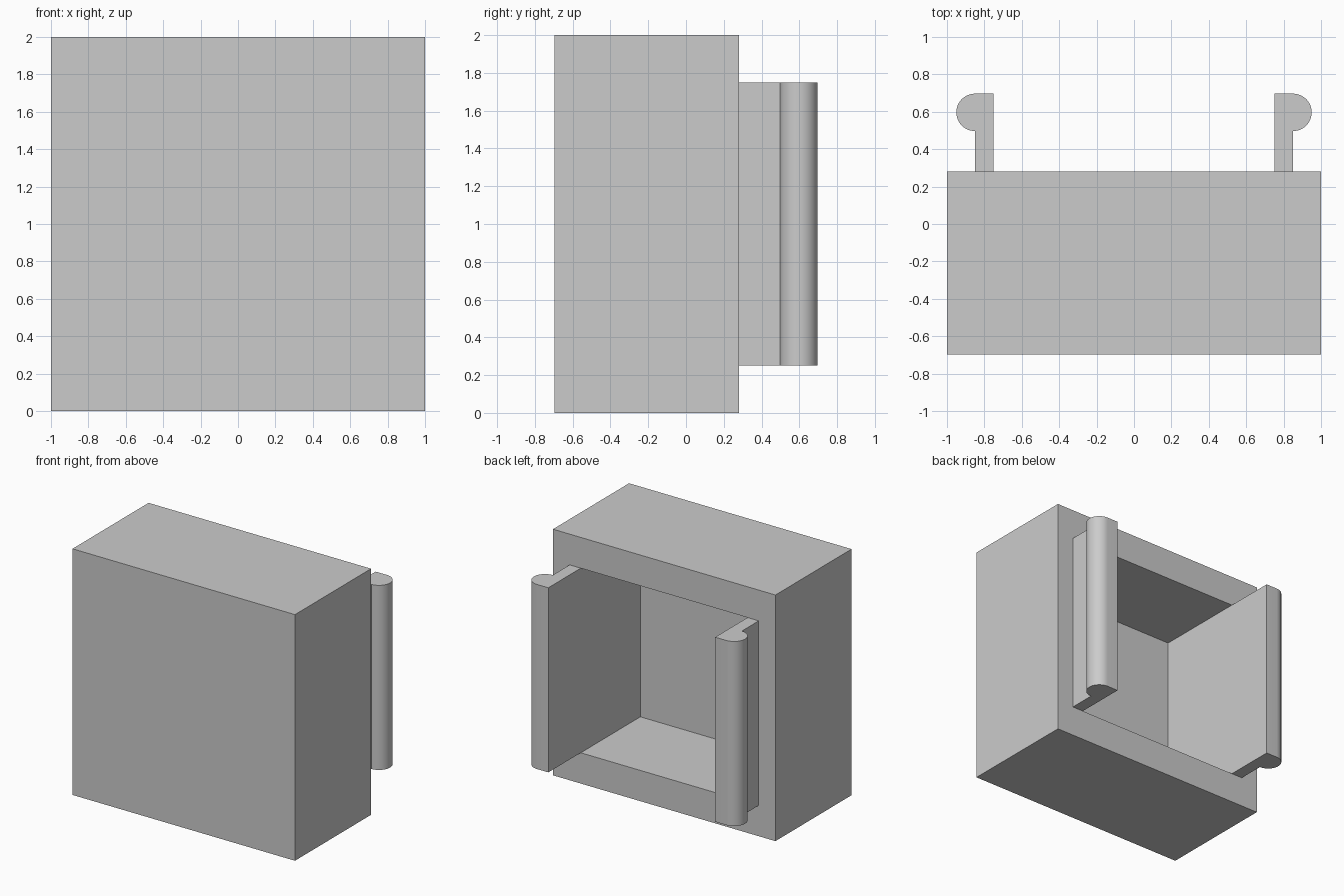
import bpy, bmesh, math
from mathutils import Vector

cube = bpy.data.objects.get("Cube")
if cube:
    bpy.data.objects.remove(cube, do_unlink=True)

GREY = (0.6, 0.6, 0.6, 1)
mat = bpy.data.materials.new("light grey")
mat.use_nodes = True
mat.diffuse_color = GREY
mat.node_tree.nodes["Principled BSDF"].inputs["Base Color"].default_value = GREY

FRONT, RIM, TIP = -0.697, 0.28, 0.697   # depth positions
WALL, CAVITY_DEPTH = 0.25, 0.765
ARM, BEAD = 0.1, 0.1                    # arm thickness, bead radius


def finish(name, bm):
    bmesh.ops.recalc_face_normals(bm, faces=bm.faces)
    mesh = bpy.data.meshes.new(name)
    bm.to_mesh(mesh)
    bm.free()
    mesh.materials.append(mat)
    obj = bpy.data.objects.new(name, mesh)
    bpy.context.collection.objects.link(obj)
    return obj


# Box body, hollowed out from the back
bm = bmesh.new()
bmesh.ops.create_cube(bm, size=1)
for v in bm.verts:
    v.co = Vector((v.co.x * 2, FRONT if v.co.y < 0 else RIM, v.co.z * 2 + 1))
bm.normal_update()
back = max(bm.faces, key=lambda f: f.calc_center_median().y)
bmesh.ops.inset_region(bm, faces=[back], thickness=WALL, use_even_offset=True)
# Push the inset face inward, leaving four cavity walls behind it
floor = bmesh.ops.extrude_discrete_faces(bm, faces=[back])["faces"][0]
bmesh.ops.translate(bm, verts=floor.verts, vec=(0, -CAVITY_DEPTH, 0))
finish("box_body", bm)


# Clip arms: flat stem with a half-round bead turned outward
def clip_arm(name, side):
    inner = 1 - WALL
    outer = inner + ARM
    profile = [(inner, RIM), (inner, TIP)]
    steps = 24
    for i in range(steps + 1):
        a = math.pi / 2 - math.pi * i / steps
        profile.append((outer + BEAD * math.cos(a), TIP - BEAD + BEAD * math.sin(a)))
    profile.append((outer, RIM))
    bm = bmesh.new()
    base = bm.faces.new([bm.verts.new((side * x, y, WALL)) for x, y in profile])
    top = bmesh.ops.extrude_face_region(bm, geom=[base], use_keep_orig=True)["geom"]
    bmesh.ops.translate(bm, verts=[g for g in top if isinstance(g, bmesh.types.BMVert)],
                        vec=(0, 0, 2 - 2 * WALL))
    obj = finish(name, bm)
    bpy.ops.object.select_all(action="DESELECT")
    obj.select_set(True)
    bpy.context.view_layer.objects.active = obj
    bpy.ops.object.shade_smooth_by_angle(angle=math.radians(30))


clip_arm("left_clip_arm", 1)
clip_arm("right_clip_arm", -1)
